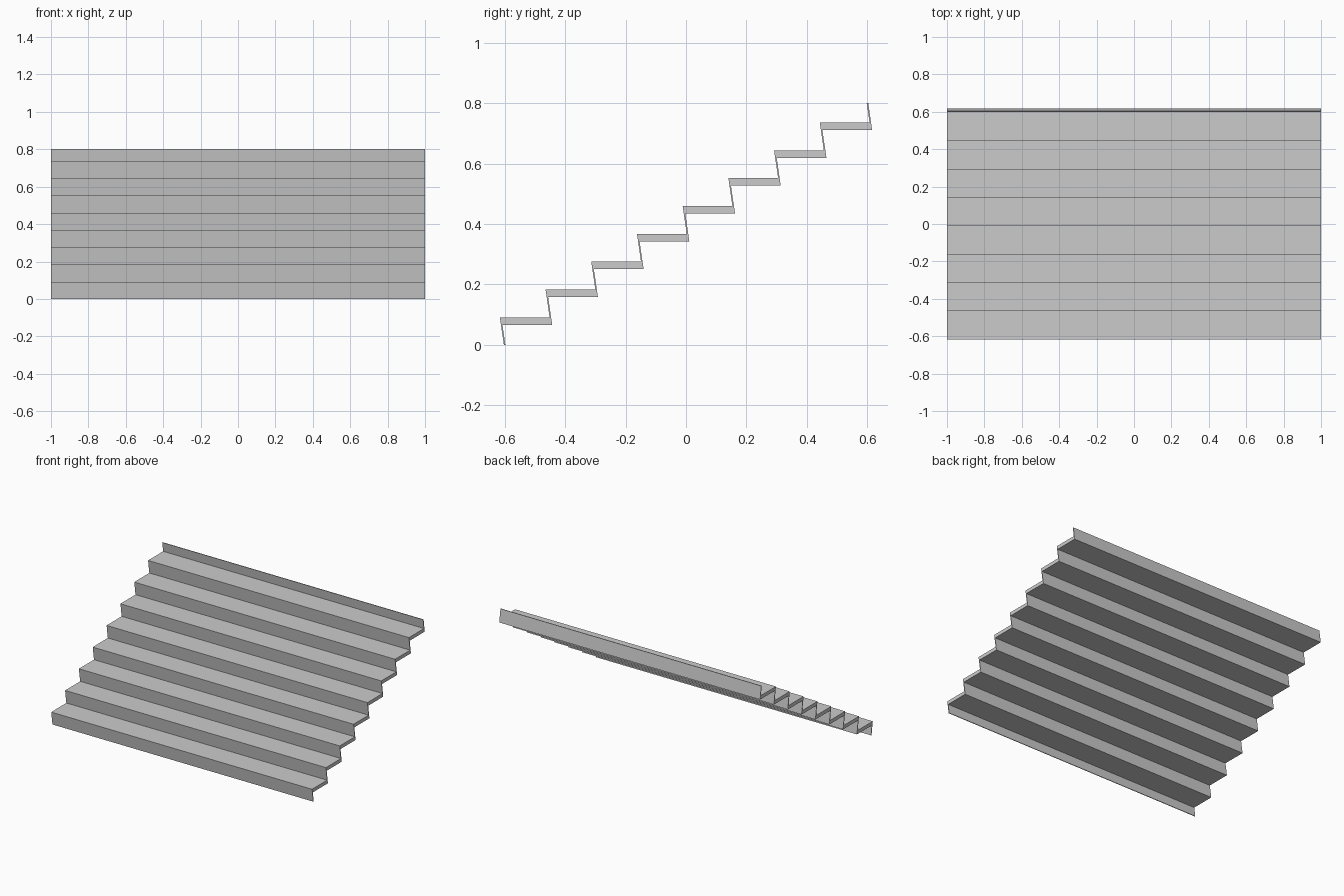
import bpy, bmesh

if "Cube" in bpy.data.objects:
    bpy.data.objects.remove(bpy.data.objects["Cube"])

STEPS, RUN, RISE = 8, 0.1515, 0.0923
Y0, Z0 = -0.617, 0.091        # nose of the first tread
LEAN, SHEET, TREAD = 0.145, 0.005, 0.025
TOP = 0.802


def front(k, z):
    """y of the leaning front face of riser k at height z"""
    return Y0 + k * RUN + LEAN * (Z0 + k * RISE - z)


# Zigzag section: upper side going up, underside coming back down
upper = [(front(0, 0), 0)]
under = [(front(0, 0) + SHEET, 0)]
for k in range(STEPS):
    z = Z0 + k * RISE
    upper += [(front(k, z), z), (front(k + 1, z), z)]
    zb = z - TREAD
    under += [(front(k, zb) + SHEET, zb), (front(k + 1, zb) + SHEET, zb)]
upper.append((front(STEPS, TOP), TOP))
under.append((front(STEPS, TOP) + SHEET, TOP))
profile = upper + under[::-1]

# Extrude the section across the full width
bm = bmesh.new()
face = bm.faces.new([bm.verts.new((-1, y, z)) for y, z in profile])
ext = bmesh.ops.extrude_face_region(bm, geom=[face], use_keep_orig=True)
moved = [v for v in ext["geom"] if isinstance(v, bmesh.types.BMVert)]
bmesh.ops.translate(bm, verts=moved, vec=(2, 0, 0))
bmesh.ops.recalc_face_normals(bm, faces=bm.faces)
mesh = bpy.data.meshes.new("stair_flight")
bm.to_mesh(mesh)
bm.free()
bpy.context.collection.objects.link(bpy.data.objects.new("stair_flight", mesh))
